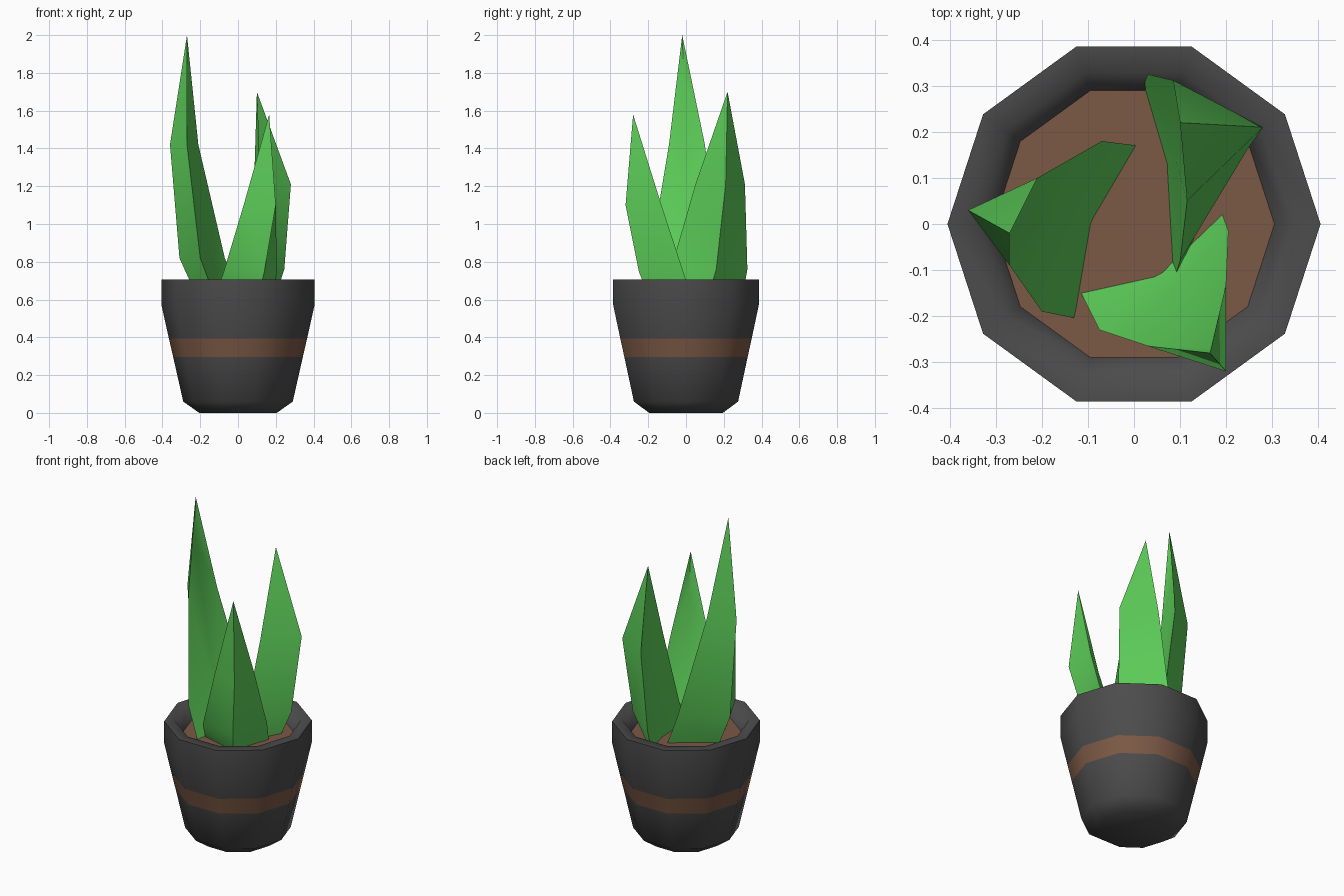
import bpy, bmesh, math

cube = bpy.data.objects.get("Cube")
if cube:
    bpy.data.objects.remove(cube, do_unlink=True)


def material(name, colour):
    mat = bpy.data.materials.new(name)
    mat.use_nodes = True
    mat.diffuse_color = (*colour, 1)
    mat.node_tree.nodes["Principled BSDF"].inputs["Base Color"].default_value = (*colour, 1)
    return mat


charcoal = material("charcoal clay", (0.072, 0.072, 0.072))
brown = material("soil brown", (0.2, 0.1, 0.06))
green = material("leaf green", (0.11, 0.62, 0.1))


def finish(name, bm, mats, angle):
    bmesh.ops.recalc_face_normals(bm, faces=bm.faces)
    mesh = bpy.data.meshes.new(name)
    bm.to_mesh(mesh)
    bm.free()
    for mat in mats:
        mesh.materials.append(mat)
    obj = bpy.data.objects.new(name, mesh)
    bpy.context.collection.objects.link(obj)
    bpy.ops.object.select_all(action="DESELECT")
    obj.select_set(True)
    bpy.context.view_layer.objects.active = obj
    bpy.ops.object.shade_smooth_by_angle(angle=math.radians(angle))
    return obj


def bridge(bm, low, high):
    count = len(low)
    faces = []
    for i in range(count):
        j = (i + 1) % count
        faces.append(bm.faces.new((low[i], low[j], high[j], high[i])))
    return faces


# Pot: ten-sided turned profile with a painted band
SIDES = 10
SOIL_Z = 0.635
profile = [(0.205, 0), (0.29, 0.06), (0.343, 0.295), (0.366, 0.395),
           (0.405, 0.57), (0.405, 0.705), (0.345, 0.705), (0.305, SOIL_Z)]


def ring(bm, radius, z):
    turns = [math.tau * i / SIDES for i in range(SIDES)]
    return [bm.verts.new((radius * math.cos(a), radius * math.sin(a), z)) for a in turns]


bm = bmesh.new()
rings = [ring(bm, r, z) for r, z in profile]
bm.faces.new(rings[0])
for index, (low, high) in enumerate(zip(rings, rings[1:])):
    for face in bridge(bm, low, high):
        face.material_index = 1 if index == 2 else 0
bm.faces.new(rings[-1])
pot = finish("pot", bm, [charcoal, brown], 65)

# Soil: the top cap inside the rim
for poly in pot.data.polygons:
    if len(poly.vertices) == SIDES and poly.center.z > 0.5:
        poly.material_index = 1
        poly.use_smooth = False


# Leaf: two edges, a hollow inner face and a ridged back, rising to a tip
def leaf(name, levels, hollow_top, edge_a, inner, edge_b, ridge, tip):
    bm = bmesh.new()
    rows = []
    for k, z in enumerate(levels):
        inner_z = hollow_top if k == len(levels) - 1 else z
        rows.append([bm.verts.new((*column[k], h)) for column, h in
                     ((edge_a, z), (inner, inner_z), (edge_b, z), (ridge, z))])
    bm.faces.new(rows[0])
    for low, high in zip(rows, rows[1:]):
        bridge(bm, low, high)
    point = bm.verts.new(tip)
    top = rows[-1]
    for i in range(len(top)):
        bm.faces.new((top[i], top[(i + 1) % len(top)], point))
    bmesh.ops.triangulate(bm, faces=[f for f in bm.faces if len(f.verts) > 3])
    finish(name, bm, [green], 50)


leaf("tall_leaf", (0.62, 0.82, 1.42), 1.72,
     edge_a=[(0.01, 0.17), (-0.07, 0.18), (-0.21, 0.1)],
     inner=[(-0.09, 0), (-0.15, 0.01), (-0.285, -0.01)],
     edge_b=[(-0.125, -0.205), (-0.2, -0.19), (-0.27, -0.09)],
     ridge=[(-0.22, 0), (-0.31, 0.02), (-0.36, 0.03)],
     tip=(-0.27, -0.02, 2))

leaf("back_leaf", (0.62, 0.76, 1.21), 1.45,
     edge_a=[(0.02, 0.3), (0.03, 0.325), (0.085, 0.312)],
     inner=[(0.07, 0.13), (0.09, 0.14), (0.13, 0.2)],
     edge_b=[(0.085, -0.13), (0.1, -0.08), (0.115, 0.05)],
     ridge=[(0.2, 0.12), (0.245, 0.16), (0.28, 0.21)],
     tip=(0.1, 0.22, 1.7))

leaf("front_leaf", (0.62, 0.75, 1.1), 1.33,
     edge_a=[(-0.12, -0.14), (-0.075, -0.23), (0.03, -0.265)],
     inner=[(0.06, -0.1), (0.09, -0.14), (0.165, -0.265)],
     edge_b=[(0.19, 0.025), (0.205, -0.015), (0.2, -0.13)],
     ridge=[(0.11, -0.2), (0.14, -0.25), (0.2, -0.32)],
     tip=(0.165, -0.28, 1.58))
